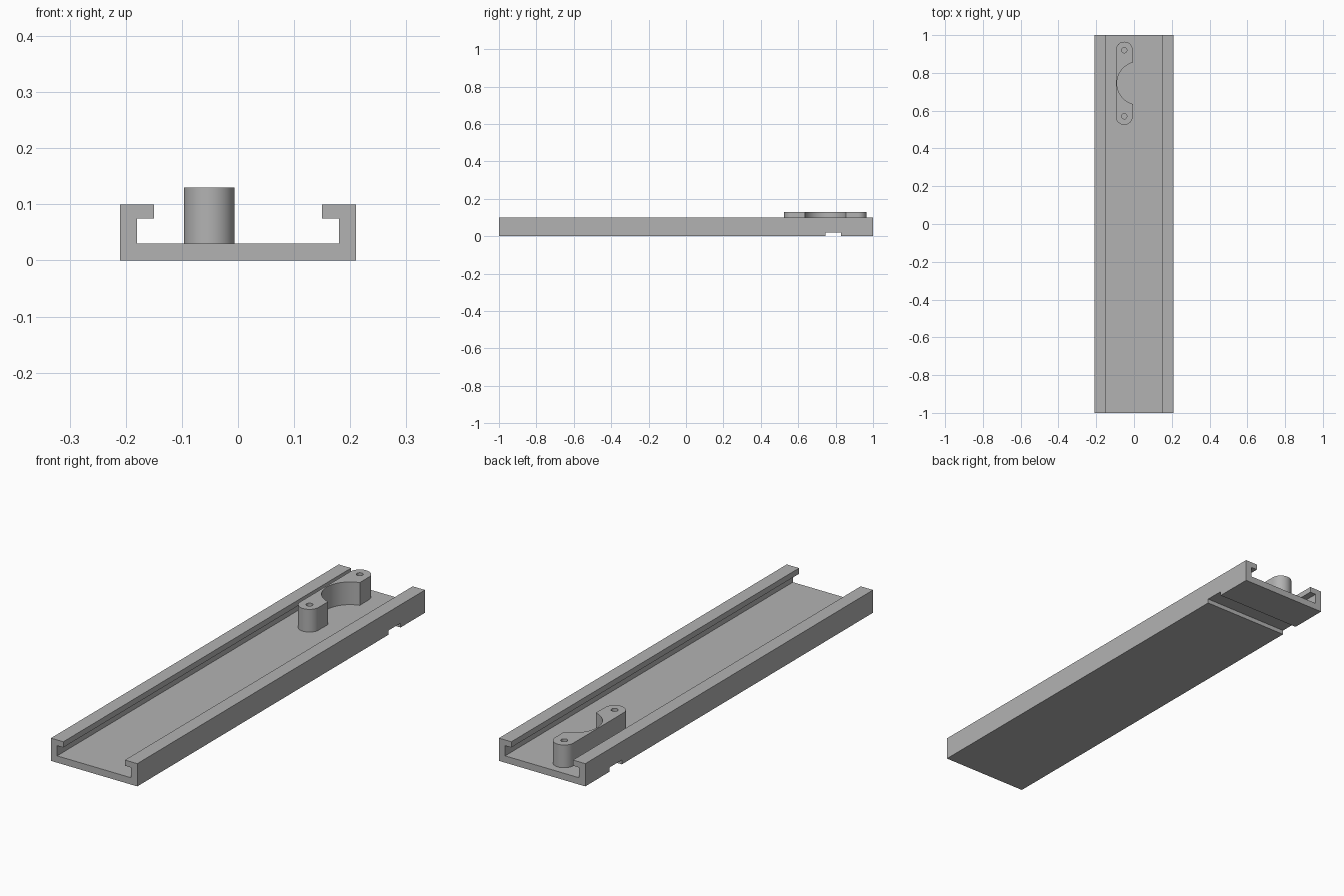
import bpy, bmesh
from math import pi, sin, cos, asin
from mathutils import Vector

cube = bpy.data.objects.get("Cube")
if cube:
    bpy.data.objects.remove(cube)

grey = bpy.data.materials.new("plain grey")
grey.use_nodes = True
grey.diffuse_color = (0.45, 0.45, 0.45, 1)
grey.node_tree.nodes["Principled BSDF"].inputs["Base Color"].default_value = grey.diffuse_color


def prism(name, points, direction):
    """Extrude a closed planar outline along a direction."""
    bm = bmesh.new()
    face = bm.faces.new([bm.verts.new(p) for p in points])
    top = bmesh.ops.extrude_face_region(bm, geom=[face])["geom"]
    moved = [v for v in top if isinstance(v, bmesh.types.BMVert)]
    bmesh.ops.translate(bm, verts=moved, vec=Vector(direction))
    bmesh.ops.recalc_face_normals(bm, faces=bm.faces)
    mesh = bpy.data.meshes.new(name)
    bm.to_mesh(mesh)
    bm.free()
    mesh.materials.append(grey)
    obj = bpy.data.objects.new(name, mesh)
    bpy.context.collection.objects.link(obj)
    return obj


def arc(cx, cy, r, start, end, steps, z):
    angles = [start + (end - start) * i / steps for i in range(steps + 1)]
    return [(cx + r * cos(a), cy + r * sin(a), z) for a in angles]


def cut(target, cutter):
    """Subtract the cutter, then discard it."""
    cutter.hide_render = True
    mod = target.modifiers.new("cut", "BOOLEAN")
    mod.operation, mod.solver, mod.object = "DIFFERENCE", "EXACT", cutter
    bpy.ops.object.select_all(action="DESELECT")
    target.select_set(True)
    bpy.context.view_layer.objects.active = target
    bpy.ops.object.modifier_apply(modifier=mod.name)
    bpy.data.objects.remove(cutter)


# Lipped channel: half profile mirrored across x = 0
half = [(0.21, 0), (0.21, 0.1), (0.15, 0.1), (0.15, 0.075), (0.18, 0.075), (0.18, 0.03)]
profile = half + [(-x, z) for x, z in reversed(half)]
channel = prism("channel_rail", [(x, -1, z) for x, z in profile], (0, 2, 0))

# Cross groove under the channel
groove = [(-0.3, 0.746, -0.1), (-0.3, 0.83, -0.1), (-0.3, 0.83, 0.019), (-0.3, 0.746, 0.019)]
cut(channel, prism("groove_cutter", groove, (0.6, 0, 0)))

# Bracket: rounded bar with a circular bite in its inner side
FLOOR, TOP = 0.03, 0.13
X, MID, REACH, R = -0.0515, 0.745, 0.175, 0.045
BITE_R = 0.114
bite_x = -0.09 + BITE_R
spread = asin(0.11 / BITE_R)
outline = arc(X, MID + REACH, R, 0, pi, 24, FLOOR)
outline += arc(X, MID - REACH, R, pi, 2 * pi, 24, FLOOR)
outline += arc(bite_x, MID, BITE_R, pi + spread, pi - spread, 32, FLOOR)
bracket = prism("holder_bracket", outline, (0, 0, TOP - FLOOR))

# Screw holes at both ends of the bracket
for side in (-1, 1):
    circle = arc(X, MID + side * REACH, 0.014, 0, 2 * pi, 24, FLOOR - 0.02)[:-1]
    cut(bracket, prism("hole_cutter", circle, (0, 0, 0.2)))

bpy.ops.object.select_all(action="DESELECT")
bracket.select_set(True)
bpy.context.view_layer.objects.active = bracket
bpy.ops.object.shade_smooth_by_angle(angle=pi / 6)
